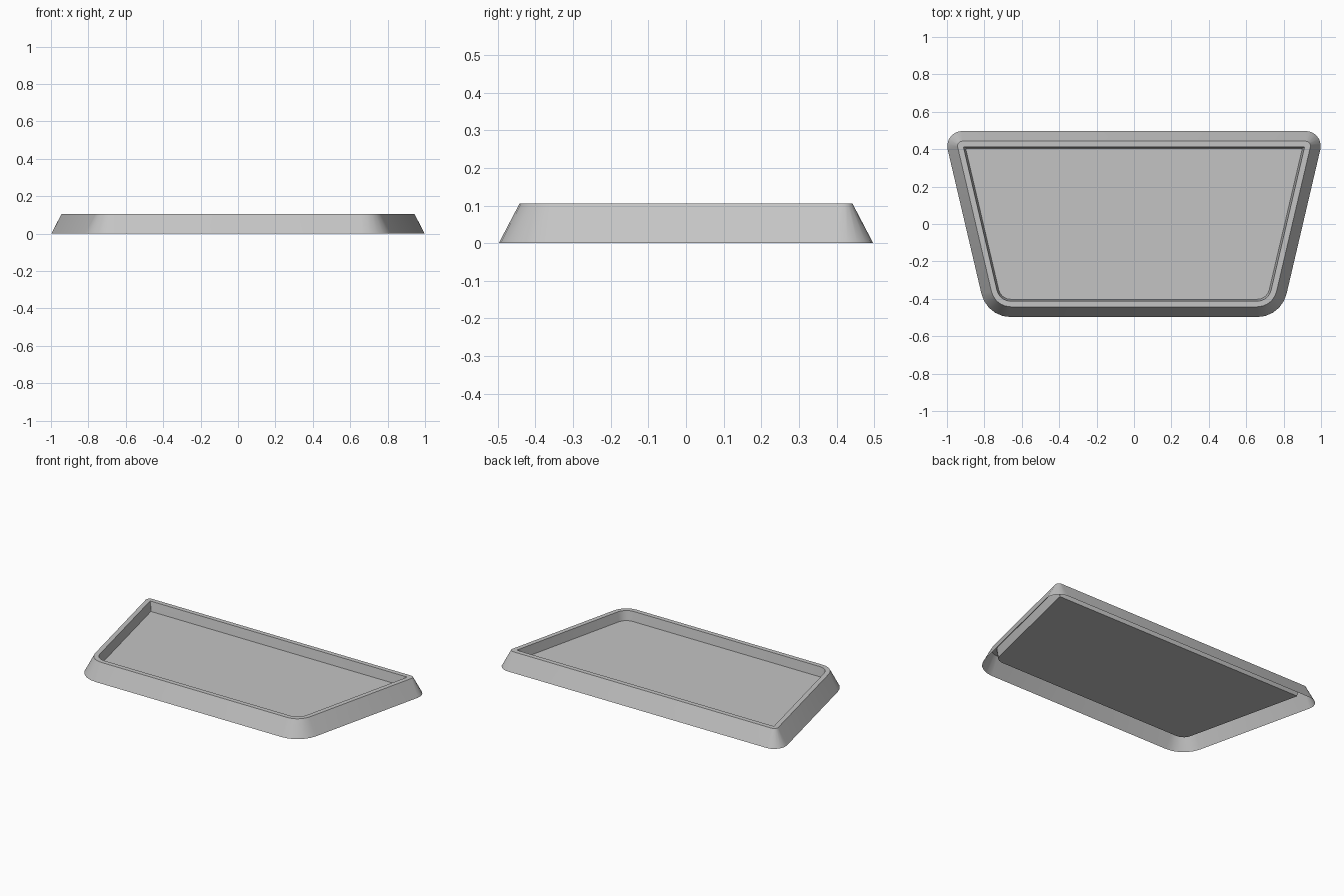
import bpy, bmesh, math

cube = bpy.data.objects.get("Cube")
if cube:
    bpy.data.objects.remove(cube, do_unlink=True)

HALF_DEPTH = 0.4975
MID_X, SLANT = 0.903, 0.234      # side line: x = MID_X + SLANT * y
SIDE_ANGLE = -math.atan(SLANT)
BACK_RADIUS, FRONT_RADIUS = 0.08, 0.16
SEGMENTS = 5

grey = bpy.data.materials.new("tray grey")
grey.use_nodes = True
colour = (0.55, 0.55, 0.55, 1)
grey.diffuse_color = colour
grey.node_tree.nodes["Principled BSDF"].inputs["Base Color"].default_value = colour


def corner_arc(side, radius, inset, start, end):
    """Rounded corner of the trapezoid, side is +1 at the back, -1 at the front."""
    r = max(radius - inset, 0.004)
    y = side * (HALF_DEPTH - inset - r)
    x = MID_X + SLANT * y - (inset + r) * math.hypot(1, SLANT)
    angles = [start + (end - start) * i / SEGMENTS for i in range(SEGMENTS + 1)]
    return [(x + r * math.cos(a), y + r * math.sin(a)) for a in angles]


def outline(inset):
    """Closed counter-clockwise outline, mirrored across x."""
    half = corner_arc(-1, FRONT_RADIUS, inset, -math.pi / 2, SIDE_ANGLE)
    half += corner_arc(1, BACK_RADIUS, inset, SIDE_ANGLE, math.pi / 2)
    return half + [(-x, y) for x, y in reversed(half)]


def build(name, rings, fill=False):
    """Loft (inset, height) rings; optionally cap the last one."""
    bm = bmesh.new()
    loops = [[bm.verts.new((x, y, z)) for x, y in outline(d)] for d, z in rings]
    for low, high in zip(loops, loops[1:]):
        n = len(low)
        for i in range(n):
            j = (i + 1) % n
            bm.faces.new((low[i], low[j], high[j], high[i]))
    if fill:
        bm.faces.new(loops[-1])
    mesh = bpy.data.meshes.new(name)
    bm.to_mesh(mesh)
    bm.free()
    mesh.materials.append(grey)
    obj = bpy.data.objects.new(name, mesh)
    bpy.context.collection.objects.link(obj)
    bpy.ops.object.select_all(action="DESELECT")
    obj.select_set(True)
    bpy.context.view_layer.objects.active = obj
    bpy.ops.object.shade_smooth_by_angle(angle=math.radians(30))
    return obj


# Sloping outer wall, flat lip and steep inner wall, open underneath
build("tray_rim", [(0, 0), (0.055, 0.105), (0.085, 0.105), (0.095, 0.045)])

# Recessed floor panel
build("tray_floor", [(0.095, 0.045)], fill=True)
